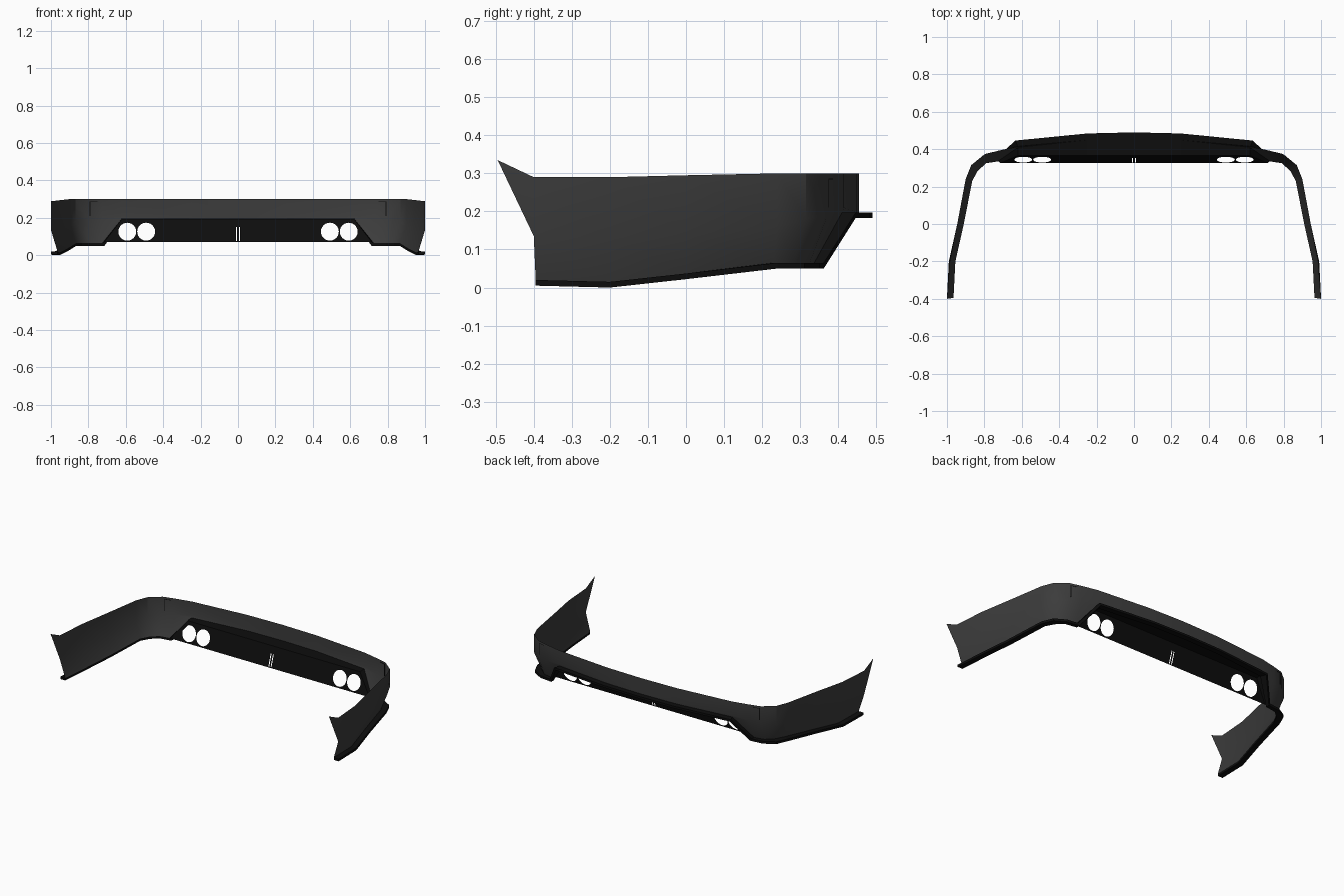
import bpy, bmesh, math
from mathutils import Vector

if "Cube" in bpy.data.objects:
    bpy.data.objects.remove(bpy.data.objects["Cube"])


def material(name, v):
    m = bpy.data.materials.new(name)
    m.diffuse_color = (v, v, v, 1)
    m.use_nodes = True
    m.node_tree.nodes["Principled BSDF"].inputs["Base Color"].default_value = m.diffuse_color
    return m


GREY = material("dark grey plastic", 0.045)
BLACK = material("black trim", 0.004)


def finish(bm, name, mat, mirror=True, recalc=False, smooth=False):
    if recalc:
        bmesh.ops.recalc_face_normals(bm, faces=bm.faces[:])
    me = bpy.data.meshes.new(name)
    bm.to_mesh(me)
    bm.free()
    me.materials.append(mat)
    ob = bpy.data.objects.new(name, me)
    bpy.context.collection.objects.link(ob)
    if mirror:
        ob.modifiers.new("mirror", 'MIRROR').use_axis = (True, False, False)
    if smooth:
        bpy.ops.object.select_all(action='DESELECT')
        ob.select_set(True)
        bpy.context.view_layer.objects.active = ob
        bpy.ops.object.shade_smooth_by_angle(angle=math.radians(25))
    return ob


def strip(bm, cols, closed=False):
    """Quads between successive columns of points."""
    vs = [[bm.verts.new(p) for p in c] for c in cols]
    n = len(vs[0])
    for a, b in zip(vs, vs[1:]):
        for k in range(n if closed else n - 1):
            j = (k + 1) % n
            bm.faces.new((a[k], a[j], b[j], b[k]))
    return vs


# Right half outline, front end to rear centre: top edge, crease height, bottom edge
top = [(1, -.4, .29), (.985, -.2, .29), (.945, 0, .295), (.90, .24, .30), (.87, .315, .30),
       (.80, .372, .30), (.725, .392, .30), (.62, .415, .30), (.25, .449, .30), (0, .455, .30)]
crease = [.135, .13, .14, .16, .18, .19, .195, .21, .21, .21]
low = [(.965, -.395, .02), (.955, -.2, .015), (.91, 0, .037), (.865, .23, .065), (.835, .285, .065),
       (.79, .325, .065), (.725, .337, .065), (.62, .41, .197), (.25, .449, .197), (0, .455, .197)]
# Outer edge of the lip
lip_xy = [(1, -.395), (.99, -.2), (.945, 0), (.90, .24), (.868, .312),
          (.80, .352), (.725, .362), (.635, .446), (.25, .484), (0, .49)]

# Bumper shell with the pointed front tips
bm = bmesh.new()
vs = strip(bm, [[t, (t[0], t[1], c), b] for t, c, b in zip(top, crease, low)])
tip = bm.verts.new((1, -.495, .335))
bm.faces.new((tip, vs[0][1], vs[0][0]))
finish(bm, "bumper_shell", GREY, smooth=True)

# Lip running along the bottom edge and over the rear opening
bm = bmesh.new()
cols = []
for i, (p, o) in enumerate(zip(low, lip_xy)):
    d = Vector((-.01 if i in (6, 7) else 0, 0, -.014 if i > 6 else -.015))
    a, b = Vector(p), Vector((o[0], o[1], p[2]))
    cols.append([a, b, b + d, a + d])
vs = strip(bm, cols, closed=True)
bm.faces.new(vs[0])
finish(bm, "lower_lip", BLACK, recalc=True)


def panel_y(z):
    return .326 + (z - .07) * .32


# Ledge joining the lip to the diffuser panel
bm = bmesh.new()
inner = [(.715, .07), (.62, .195), (.25, .195), (0, .195)]
strip(bm, [[p, (x, panel_y(z), z)] for p, (x, z) in zip(low[6:], inner)])
finish(bm, "diffuser_ledge", BLACK)

# Diffuser panel with exhaust holes and centre slots
loops = [[(-.715, .07), (.715, .07), (.62, .195), (-.62, .195)]]
for s in (-1, 1):
    for cx in (.491, .592):
        loops.append([(s * cx + .048 * math.cos(k * math.tau / 24),
                       .126 + .048 * math.sin(k * math.tau / 24)) for k in range(24)])
    loops.append([(s * .005, .076), (s * .011, .076), (s * .011, .15), (s * .005, .15)])
bm = bmesh.new()
for loop in loops:
    v = [bm.verts.new((x, panel_y(z), z)) for x, z in loop]
    for k in range(len(v)):
        bm.edges.new((v[k - 1], v[k]))
bmesh.ops.triangle_fill(bm, edges=bm.edges[:], use_beauty=True, normal=(0, 1, 0))
for f in bm.faces:
    f.normal_update()
    if f.normal.y < 0:
        f.normal_flip()
finish(bm, "diffuser_panel", BLACK, mirror=False)

# Thin seam lines at the rear corners
bm = bmesh.new()
for x0, x1, z0, z1 in ((.793, .789, .21, .287), (.793, .752, .284, .287)):
    cols = []
    for x in (x0, x1):
        y = .372 + (.8 - x) * .2667
        cols.append([(x, y - .001, z0), (x, y + .001, z0), (x, y + .001, z1), (x, y - .001, z1)])
    vs = strip(bm, cols, closed=True)
    bm.faces.new(vs[0])
    bm.faces.new(vs[1])
finish(bm, "corner_seam", BLACK, recalc=True)
